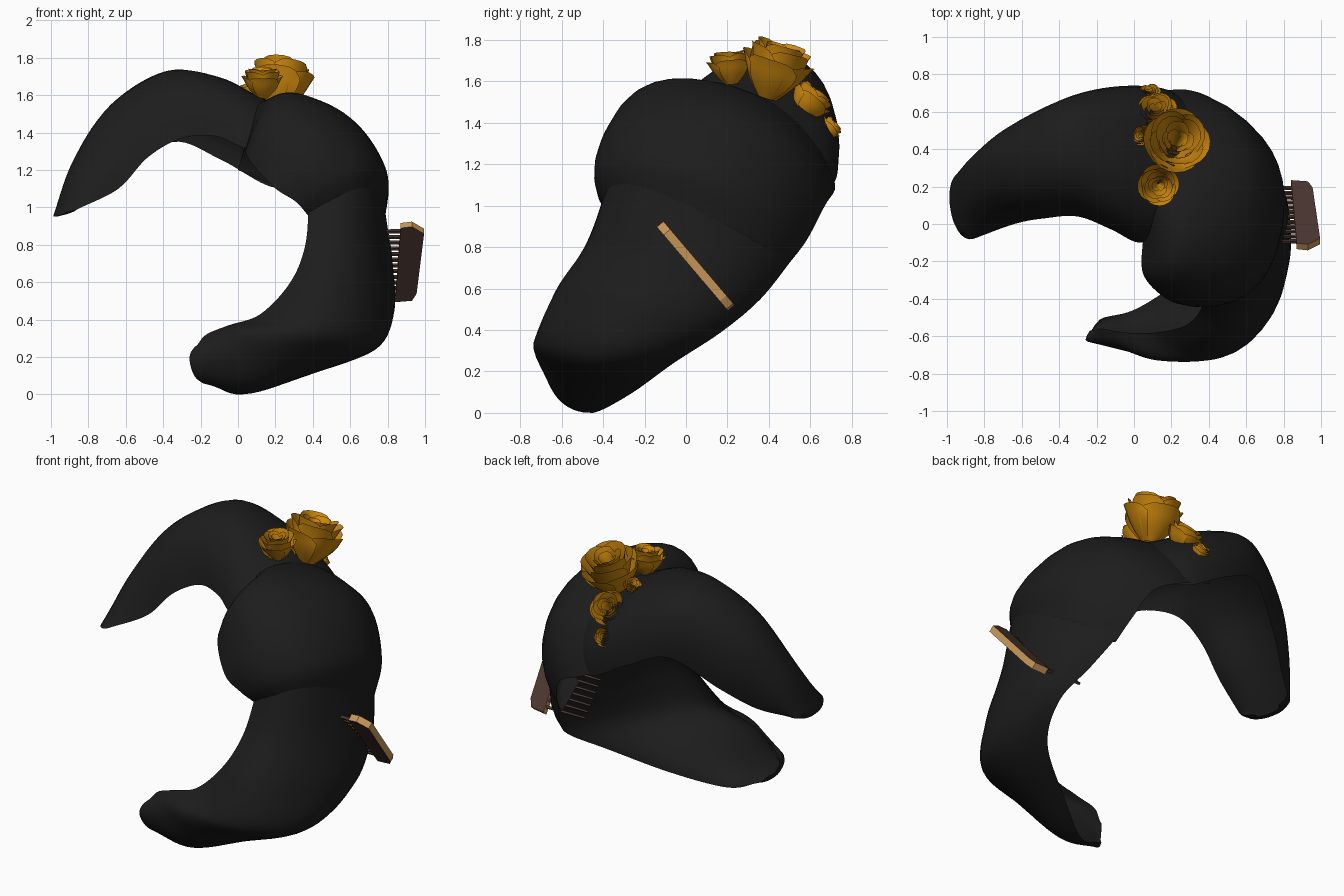
import bpy, bmesh, math
from mathutils import Vector

cube = bpy.data.objects.get("Cube")
if cube:
    bpy.data.objects.remove(cube, do_unlink=True)


def material(name, rgb):
    m = bpy.data.materials.new(name)
    m.use_nodes = True
    m.diffuse_color = (*rgb, 1)
    m.node_tree.nodes["Principled BSDF"].inputs["Base Color"].default_value = (*rgb, 1)
    return m


BLACK = material("hair black", (0.012, 0.012, 0.012))
GOLD = material("rose gold", (0.62, 0.25, 0.004))
BROWN = material("comb brown", (0.07, 0.038, 0.03))
TAN = material("comb rim tan", (0.6, 0.32, 0.1))


def finish(name, bm, mats, smooth=None, recalc=True):
    if recalc:
        bmesh.ops.recalc_face_normals(bm, faces=bm.faces)
    mesh = bpy.data.meshes.new(name)
    bm.to_mesh(mesh)
    bm.free()
    ob = bpy.data.objects.new(name, mesh)
    bpy.context.collection.objects.link(ob)
    for m in mats:
        mesh.materials.append(m)
    if smooth:
        bpy.ops.object.select_all(action="DESELECT")
        ob.select_set(True)
        bpy.context.view_layer.objects.active = ob
        bpy.ops.object.shade_smooth_by_angle(angle=math.radians(smooth))
    return ob


def spline(pts, steps):
    """Smooth curve through all points."""
    p = [2 * pts[0] - pts[1]] + pts + [2 * pts[-1] - pts[-2]]
    out = []
    for i in range(1, len(p) - 2):
        a, b, c, d = p[i - 1:i + 3]
        for k in range(steps):
            t = k / steps
            out.append(0.5 * (2 * b + (c - a) * t + (2 * a - 5 * b + 4 * c - d) * t * t
                              + (3 * b - a - 3 * c + d) * t ** 3))
    return out + [pts[-1]]


def section(front, crest, rear, hollow, n=18):
    """Crescent section: full outer arc, shallower inner arc."""
    mid, half = (front + rear) / 2, (front - rear) / 2
    rise = crest - mid
    ring = []
    for depth, order in ((1, range(n + 1)), (hollow, range(n - 1, 0, -1))):
        for i in order:
            c, s = math.cos(math.pi * i / n), math.sin(math.pi * i / n)
            ring.append(mid + half * math.copysign(abs(c) ** 0.9, c) + rise * depth * s ** 0.9)
    return ring


def lock(name, stations, hollow=0.65):
    """Loft a hair lock; a station is front edge, crest, rear edge."""
    rails = [spline([Vector(s[j]) for s in stations], 7) for j in range(3)]
    rings = [section(*pts, hollow) for pts in zip(*rails)]
    last = rings[-1]
    centre = sum(last, Vector()) / len(last)
    push = (centre - sum(rings[-4], Vector()) / len(last)).normalized() * 0.02
    for shrink, out in ((0.85, 0.7), (0.5, 1)):
        rings.append([centre + (p - centre) * shrink + push * out for p in last])
    bm = bmesh.new()
    rows = [[bm.verts.new(p) for p in r] for r in rings]
    n = len(last)
    for a, b in zip(rows, rows[1:]):
        for i in range(n):
            bm.faces.new((a[i], a[(i + 1) % n], b[(i + 1) % n], b[i]))
    bm.faces.new(rows[0])
    bm.faces.new(rows[-1])
    finish(name, bm, [BLACK], 60)


# Hair: swept upper lock, central puff, curled lower lock
lock("upper_lock", [
    ((.2, -.06, 1.27), (.3, .3, 1.5), (.3, .64, 1.1)),
    ((.03, -.1, 1.32), (.12, .36, 1.58), (.15, .72, 1.12)),
    ((-.12, -.03, 1.38), (-.1, .4, 1.69), (-.1, .73, 1.26)),
    ((-.3, .04, 1.37), (-.38, .4, 1.73), (-.35, .67, 1.35)),
    ((-.48, .03, 1.27), (-.68, .32, 1.55), (-.6, .53, 1.17)),
    ((-.64, 0, 1.1), (-.87, .2, 1.26), (-.77, .4, 1.04)),
    ((-.86, -.08, .99), (-.98, .08, .96), (-.92, .28, .98))])
lock("centre_puff", [
    ((.05, -.05, 1.35), (.1, .28, 1.54), (0, .68, 1.2)),
    ((.05, -.27, 1.27), (.33, .1, 1.6), (.25, .72, 1.09)),
    ((.19, -.41, 1.11), (.6, .02, 1.48), (.42, .67, 1)),
    ((.31, -.42, 1.03), (.78, -.03, 1.22), (.5, .58, .83)),
    ((.38, -.36, .95), (.77, -.05, .97), (.54, .48, .7))])
lock("lower_lock", [
    ((.38, -.34, 1.06), (.77, -.06, 1.06), (.53, .52, .75)),
    ((.36, -.45, .8), (.79, -.17, .77), (.63, .36, .55)),
    ((.28, -.54, .6), (.75, -.42, .52), (.7, .17, .39)),
    ((.12, -.58, .43), (.63, -.61, .3), (.6, -.06, .24)),
    ((-.05, -.58, .37), (.28, -.68, .22), (.3, -.27, .09)),
    ((-.17, -.56, .32), (.02, -.67, .16), (.02, -.45, 0)),
    ((-.22, -.57, .26), (-.24, -.62, .14), (-.16, -.5, .06))])


# Roses: nested rings of curled petals
def rose(name, base, axis, radius, height):
    turn = Vector(axis).to_track_quat("Z", "Y")
    bm = bmesh.new()
    for layer, (count, size, tall) in enumerate(
            ((2, .2, .92), (3, .4, .97), (3, .62, 1), (4, .82, .92), (4, .97, .75))):
        for k in range(count):
            start = math.tau * k / count + layer * 0.8
            spread = math.pi / count * 1.25
            rows = []
            for j in range(7):
                v = j / 6
                row = []
                for i in range(9):
                    u = i / 4 - 1
                    r = radius * size * (0.3 + 0.7 * math.sin(v * 1.7)) * (1 + 0.05 * u)
                    r += radius * 0.16 * v ** 5 * (1 - u * u)
                    z = height * tall * v * (1 - 0.22 * u ** 4) - height * .06 * v ** 8
                    a = start + u * spread
                    p = Vector((r * math.cos(a), r * math.sin(a), z))
                    row.append(bm.verts.new(Vector(base) + turn @ p))
                rows.append(row)
            for a, b in zip(rows, rows[1:]):
                for i in range(8):
                    bm.faces.new((a[i], a[i + 1], b[i + 1], b[i]))
    finish(name, bm, [GOLD], 50, recalc=False)


rose("large_rose", (.21, .39, 1.52), (.1, .3, 1), .16, .29)
rose("front_rose", (.13, .22, 1.585), (0, -.1, 1), .1, .17)
rose("rear_rose", (.13, .54, 1.44), (-.1, .65, .75), .1, .16)
rose("side_bud", (.07, .46, 1.58), (-.4, .2, .8), .05, .09)
rose("tail_bud", (.09, .65, 1.34), (-.1, .75, .6), .055, .1)


# Comb: plate with a tan rim, and a row of teeth
along = Vector((0, .34, -.4)).normalized()
normal = Vector((1, 0, 0)).cross(along)
middle = Vector((.01, .05, .705))


def prism(bm, outline, thick):
    lo, hi = [[bm.verts.new(middle + Vector((x, 0, 0)) + along * s + normal * d)
               for x, s in outline] for d in (-thick / 2, thick / 2)]
    bm.faces.new(lo)
    bm.faces.new(hi)
    n = len(lo)
    for i in range(n):
        bm.faces.new((lo[i], lo[(i + 1) % n], hi[(i + 1) % n], hi[i]))


bm = bmesh.new()
prism(bm, [(.86, -.26), (.92, -.27), (.985, -.22), (.945, .2), (.92, .25), (.83, .26)], .042)
bm.normal_update()
for f in bm.faces:
    f.material_index = 0 if abs(f.normal.dot(normal)) > 0.9 else 1
finish("comb_plate", bm, [BROWN, TAN])

bm = bmesh.new()
for i in range(12):
    s = -.22 + i * .04
    prism(bm, [(.87, s - .008), (.87, s + .008), (.56, s + .005), (.56, s - .005)], .016)
finish("comb_teeth", bm, [BROWN])
